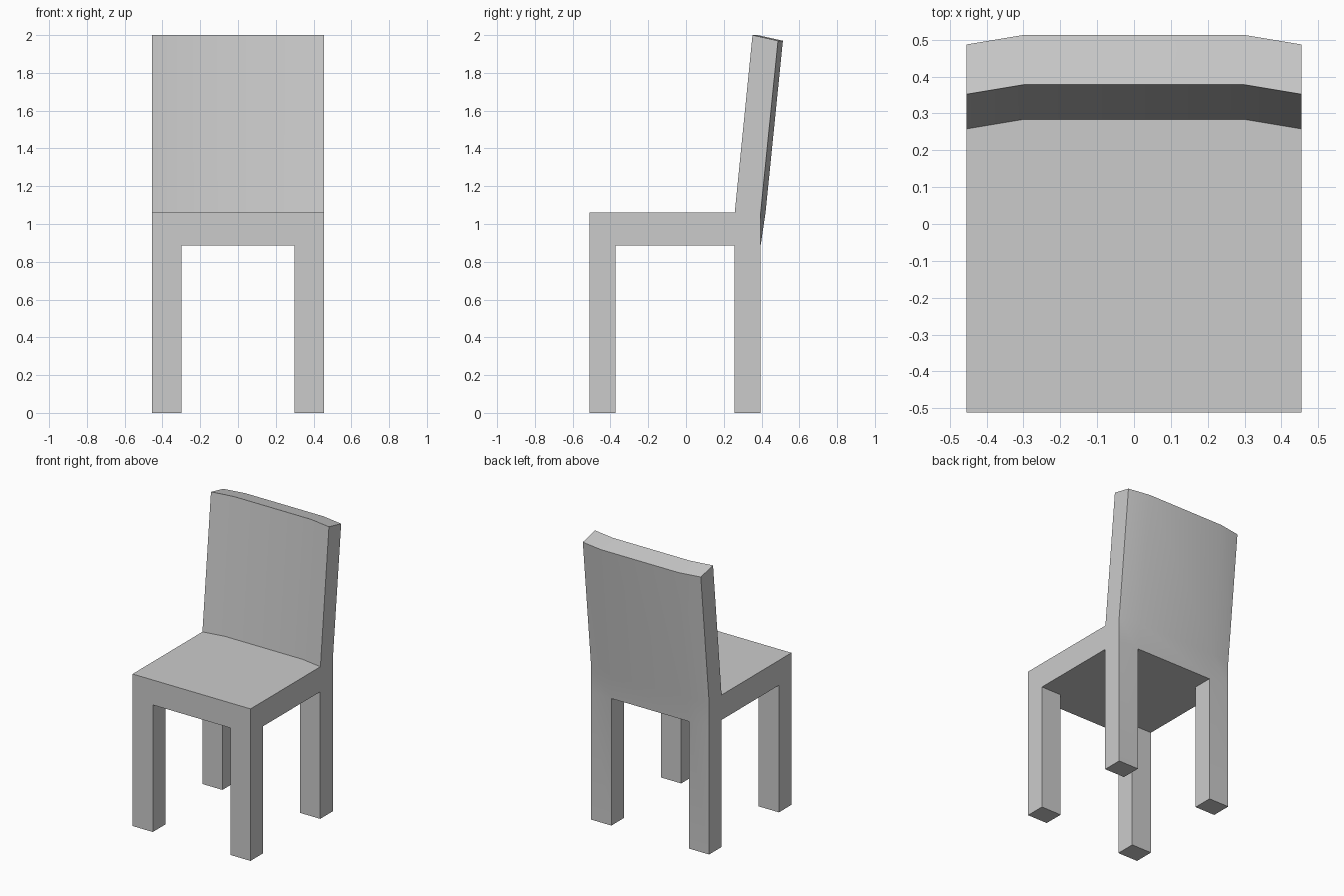
import bpy, bmesh

if "Cube" in bpy.data.objects:
    bpy.data.objects.remove(bpy.data.objects["Cube"])

# The chair is one welded shell of 3 x 3 x 3 cells: legs, seat slab, backrest
XS = (-0.455, -0.299, 0.299, 0.455)
ROWS = (            # y of each row line, at each level
    (-0.512, -0.374, 0.256, 0.395),   # floor
    (-0.512, -0.374, 0.256, 0.395),   # underside of seat
    (-0.512, -0.374, 0.258, 0.395),   # top of seat
    (-0.512, -0.374, 0.352, 0.487),   # top of backrest
)
ZS = (0.0, 0.886, 1.06, 2.0)
BOW = 0.026         # the middle of the backrest bows backwards


def corner(i, j, k):
    y, z = ROWS[k][j], ZS[k]
    if k >= 2 and j >= 2 and i in (1, 2):
        y += BOW
    if k == 3 and j == 3:
        z -= 0.03   # top edge tilts with the lean
    return XS[i], y, z


legs = {(i, j, 0) for i in (0, 2) for j in (0, 2)}
seat = {(i, j, 1) for i in range(3) for j in range(3)}
backrest = {(i, 2, 2) for i in range(3)}
cells = legs | seat | backrest

bm = bmesh.new()
verts = {}


def vert(key):
    if key not in verts:
        verts[key] = bm.verts.new(corner(*key))
    return verts[key]


# Put a face on every cell side that has no neighbour
for cell in sorted(cells):
    for axis in range(3):
        for side in (0, 1):
            neighbour = list(cell)
            neighbour[axis] += 2 * side - 1
            if tuple(neighbour) in cells:
                continue
            loop = []
            for a, b in ((0, 0), (1, 0), (1, 1), (0, 1)):
                key = list(cell)
                key[axis] += side
                key[(axis + 1) % 3] += a
                key[(axis + 2) % 3] += b
                loop.append(vert(tuple(key)))
            bm.faces.new(loop if side else loop[::-1])

mesh = bpy.data.meshes.new("chair")
bm.normal_update()
bm.to_mesh(mesh)
bm.free()
chair = bpy.data.objects.new("chair", mesh)
bpy.context.collection.objects.link(chair)

# Soft shading over the gentle bends only
bpy.context.view_layer.objects.active = chair
chair.select_set(True)
bpy.ops.object.shade_smooth_by_angle()
